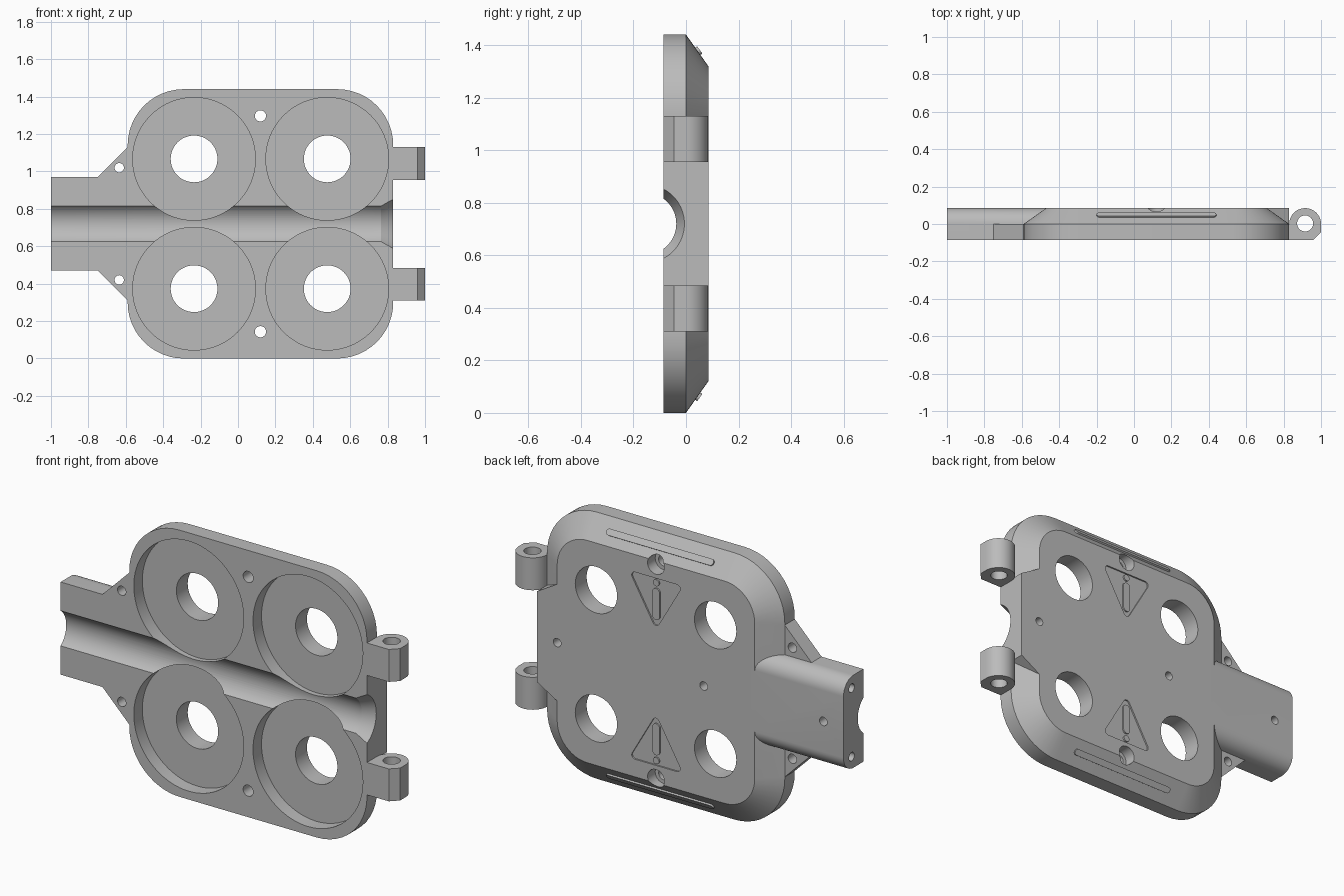
import bpy, bmesh
from math import sin, cos, pi, radians, atan2
from mathutils import Vector, Matrix

if "Cube" in bpy.data.objects:
    bpy.data.objects.remove(bpy.data.objects["Cube"])

grey = bpy.data.materials.new("plain grey")
grey.use_nodes = True
grey.diffuse_color = (0.5, 0.5, 0.5, 1)
grey.node_tree.nodes["Principled BSDF"].inputs["Base Color"].default_value = (0.5, 0.5, 0.5, 1)

MID = 0.72                  # height of the mirror plane
FRONT, BACK = -0.085, 0.085
PLANES = {"y": lambda a, b, d: (a, d, b),
          "x": lambda a, b, d: (d, a, b),
          "z": lambda a, b, d: (a, b, d)}


def loft(name, rings, axis="y"):
    """Closed solid through (outline, depth) rings stacked along an axis."""
    bm = bmesh.new()
    loops = [[bm.verts.new(PLANES[axis](a, b, d)) for a, b in pts] for pts, d in rings]
    bm.faces.new(loops[0])
    bm.faces.new(loops[-1])
    for low, high in zip(loops, loops[1:]):
        n = len(low)
        for i in range(n):
            j = (i + 1) % n
            bm.faces.new((low[i], low[j], high[j], high[i]))
    bmesh.ops.recalc_face_normals(bm, faces=bm.faces)
    mesh = bpy.data.meshes.new(name)
    bm.to_mesh(mesh)
    bm.free()
    mesh.materials.append(grey)
    obj = bpy.data.objects.new(name, mesh)
    bpy.context.collection.objects.link(obj)
    return obj


def prism(name, pts, d0, d1, axis="y"):
    return loft(name, [(pts, d0), (pts, d1)], axis)


def circle(a, b, r, n=32):
    return [(a + r * cos(2 * pi * i / n), b + r * sin(2 * pi * i / n)) for i in range(n)]


def arc(a, b, r, start, end, n=12):
    steps = [radians(start + (end - start) * i / n) for i in range(n + 1)]
    return [(a + r * cos(t), b + r * sin(t)) for t in steps]


def round_rect(a0, a1, b0, b1, r, n=12):
    return (arc(a1 - r, b1 - r, r, 0, 90, n) + arc(a0 + r, b1 - r, r, 90, 180, n)
            + arc(a0 + r, b0 + r, r, 180, 270, n) + arc(a1 - r, b0 + r, r, 270, 360, n))


def capsule(a, b, half_a, r):
    """Slot outline lying along the first coordinate."""
    return arc(a + half_a - r, b, r, -90, 90) + arc(a - half_a + r, b, r, 90, 270)


def flip(pts):
    return [(a, 2 * MID - b) for a, b in pts]


def both(name, pts, d0, d1):
    """A part and its mirrored twin about the middle height."""
    return [prism("upper_" + name, pts, d0, d1), prism("lower_" + name, flip(pts), d0, d1)]


adds, cuts, marks = [], [], []

# Plate with a straight front half and a sloped rear edge
body = loft("clamp_body", [(round_rect(-0.59, 0.83, 0, 1.44, 0.3), FRONT),
                           (round_rect(-0.59, 0.83, 0, 1.44, 0.3), 0),
                           (round_rect(-0.47, 0.71, 0.12, 1.32, 0.18), BACK)])

# Handle with rounded rear edges
handle = [(FRONT, 0.47), (FRONT, 0.97)] + arc(0, 0.885, 0.085, 90, 0) + arc(0, 0.555, 0.085, 0, -90)
adds.append(prism("handle", handle, -1, -0.44, "x"))

# Gussets between handle and plate
adds += both("gusset", [(-0.75, 0.95), (-0.75, 0.97), (-0.59, 1.13), (-0.575, 1.13), (-0.575, 0.95)], FRONT, 0)

# Full-depth block between the hinges
adds.append(prism("hinge_block", [(0.83, 0.965), (0.69, 1.047), (0.69, 0.393), (0.83, 0.475)], -0.02, BACK))

# Hinge knuckles
knuckle = [(0.81, FRONT), (0.96, FRONT), (1.0, -0.045)] + arc(0.915, 0, 0.085, 0, 180, 20) + [(0.81, 0)]
for name, z0, z1 in (("lower", 0.31, 0.485), ("upper", 0.955, 1.13)):
    adds.append(prism(name + "_hinge_knuckle", knuckle, z0, z1, "z"))
    cuts.append(prism("pin_hole", circle(0.915, 0.003, 0.043), z0 - 0.05, z1 + 0.05, "z"))

# Round pockets with through holes
for x in (-0.235, 0.477):
    cuts += both("pocket", circle(x, 1.067, 0.328, 80), -0.2, -0.012)
    cuts += both("window", circle(x, 1.067, 0.125, 48), -0.2, 0.2)

# Cable channel with a flared mouth
cuts.append(loft("channel", [(circle(-0.155, MID, r, 72), x) for x, r in
                             ((-1.1, 0.118), (0.765, 0.118), (0.83, 0.149), (0.9, 0.149))], "x"))

# Screw holes and counterbores
cuts += both("screw_hole", circle(0.12, 1.297, 0.03), -0.2, 0.2)
cuts += both("counterbore", circle(0.12, 1.297, 0.05), 0.02, 0.2)
cuts += both("gusset_hole", circle(-0.635, 1.02, 0.025), -0.2, 0.2)
for x in (-0.88, -0.165, 0.71):
    cuts.append(prism("rear_hole", circle(x, MID, 0.023), 0.02, 0.2))
for z in (MID - 0.185, MID + 0.185):
    cuts.append(prism("end_hole", circle(0.015, z, 0.023), -1.1, -0.88, "x"))

# Rounded triangle recesses with raised bar and dot
triangle = (arc(0.245, 1.205, 0.02, -30, 90, 6) + arc(-0.005, 1.205, 0.02, 90, 210, 6)
            + arc(0.12, 0.99, 0.02, 210, 330, 6))
cuts += both("triangle_recess", triangle, 0.077, 0.2)
bar = [(0.12 + b, a) for a, b in capsule(1.085, 0, 0.085, 0.022)]
marks += both("mark_bar", bar, 0.072, BACK)
marks += both("mark_dot", circle(0.12, 1.2, 0.018, 24), 0.072, BACK)

# Raised ribs on the sloped edges
slope = atan2(0.085, 0.12)
for name, side in (("upper", 1), ("lower", -1)):
    rib = prism(name + "_rib", capsule(0.12, 0, 0.32, 0.017), -0.01, 0.009)
    turn = Matrix.Rotation(side * slope, 4, "X")
    rib.data.transform(Matrix.Translation(Vector((0, 0.045, MID + side * 0.6565))) @ turn)
    marks.append(rib)

# Join the solids, then cut the openings
for operation, tools in (("UNION", adds), ("DIFFERENCE", cuts)):
    for tool in tools:
        tool.hide_render = True
        mod = body.modifiers.new(tool.name, "BOOLEAN")
        mod.operation, mod.solver, mod.object = operation, "EXACT", tool
graph = bpy.context.evaluated_depsgraph_get()
solid = bpy.data.meshes.new_from_object(body.evaluated_get(graph))
body.modifiers.clear()
body.data = solid
for tool in adds + cuts:
    bpy.data.objects.remove(tool)

# Smooth the curved walls and keep the edges crisp
bpy.ops.object.select_all(action="DESELECT")
for obj in [body] + marks:
    obj.select_set(True)
bpy.context.view_layer.objects.active = body
bpy.ops.object.shade_smooth_by_angle(angle=radians(25))
